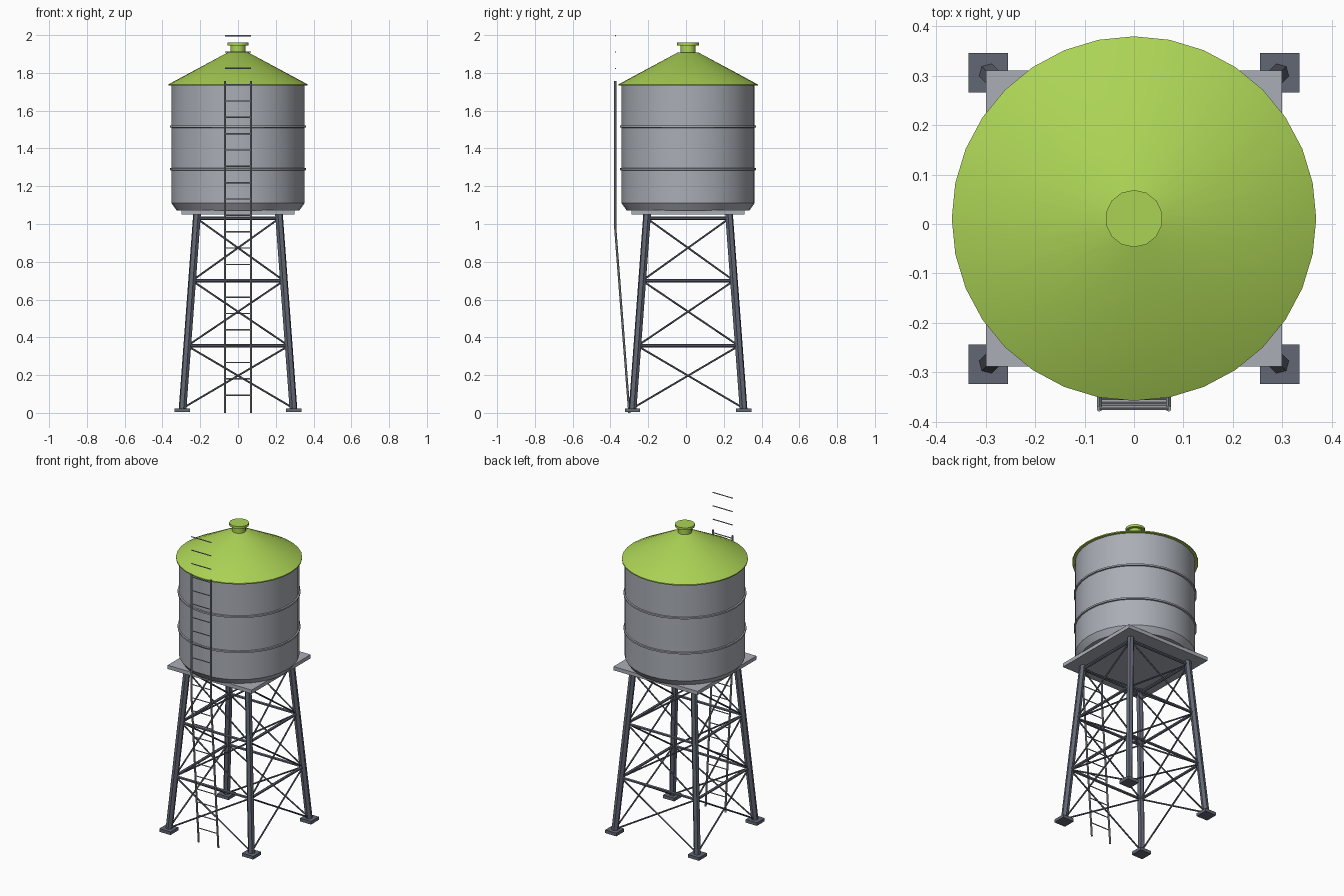
import bpy, bmesh
from math import radians
from mathutils import Vector, Matrix

old = bpy.data.objects.get("Cube")
if old:
    bpy.data.objects.remove(old)

CY = 0.011  # tank axis in y


def material(name, r, g, b):
    m = bpy.data.materials.new(name)
    m.use_nodes = True
    col = [(c / 255) ** 2.2 for c in (r, g, b)] + [1]
    m.diffuse_color = col
    m.node_tree.nodes["Principled BSDF"].inputs["Base Color"].default_value = col
    return m


GREEN = material("lime green roof", 170, 210, 86)
STEEL = material("light steel", 168, 172, 180)
DARK = material("dark steel", 98, 103, 116)
LADDER = material("ladder grey", 150, 153, 160)


def finish(name, bm, mat, smooth=True):
    bmesh.ops.recalc_face_normals(bm, faces=bm.faces)
    me = bpy.data.meshes.new(name)
    bm.to_mesh(me)
    bm.free()
    ob = bpy.data.objects.new(name, me)
    bpy.context.collection.objects.link(ob)
    me.materials.append(mat)
    if smooth:
        bpy.ops.object.select_all(action='DESELECT')
        ob.select_set(True)
        bpy.context.view_layer.objects.active = ob
        bpy.ops.object.shade_smooth_by_angle(angle=radians(30))
    return ob


def lathe(name, profile, sides, mat):
    """Closed solid of revolution from (radius, z) rings."""
    bm = bmesh.new()
    turn = Matrix.Translation((0, CY, 0))
    rings = []
    for r, z in profile:
        ring = bmesh.ops.create_circle(bm, segments=sides, radius=r)["verts"]
        for v in ring:
            v.co = turn @ Vector((v.co.x, v.co.y, z))
        rings.append(ring)
    for a, b in zip(rings, rings[1:]):
        for i in range(sides):
            j = (i + 1) % sides
            bm.faces.new((a[i], a[j], b[j], b[i]))
    bm.faces.new(rings[0])
    bm.faces.new(rings[-1])
    return finish(name, bm, mat)


def rod(bm, a, b, r, sides=6):
    a, b = Vector(a), Vector(b)
    d = b - a
    m = Matrix.Translation((a + b) / 2) @ d.to_track_quat('Z', 'Y').to_matrix().to_4x4()
    bmesh.ops.create_cone(bm, cap_ends=True, segments=sides, radius1=r, radius2=r,
                          depth=d.length, matrix=m)


def box(bm, centre, size):
    bmesh.ops.create_cube(bm, size=1, matrix=Matrix.Translation(centre) @ Matrix.Diagonal((*size, 1)))


# Tank with chamfered foot, and its hoops
lathe("tank", [(0.325, 1.072), (0.352, 1.11), (0.352, 1.738)], 32, STEEL)
for name, z in (("lower_hoop", 1.29), ("upper_hoop", 1.516)):
    lathe(name, [(0.35, z - 0.007), (0.36, z - 0.005), (0.36, z + 0.005), (0.35, z + 0.007)], 32, STEEL)

# Conical roof, vent neck and cap
lathe("roof", [(0.369, 1.732), (0.369, 1.739), (0.055, 1.908)], 32, GREEN)
lathe("vent_neck", [(0.04, 1.9), (0.04, 1.948)], 14, GREEN)
lathe("vent_cap", [(0.058, 1.945), (0.058, 1.96)], 14, GREEN)

# Platform
bm = bmesh.new()
box(bm, (0, CY, 1.062), (0.6, 0.6, 0.024))
finish("platform", bm, STEEL, False)


# Tower
def leg_point(corner, z):
    h = 0.295 - 0.078 * z / 1.05
    return Vector((corner[0] * h, corner[1] * h + CY, z))


CORNERS = [(-1, -1), (1, -1), (1, 1), (-1, 1)]
LEVELS = [0.025, 0.355, 0.7, 1.03]
legs, feet, beams, braces = (bmesh.new() for _ in range(4))
for i, c in enumerate(CORNERS):
    n = CORNERS[(i + 1) % 4]
    rod(legs, leg_point(c, 0.01), leg_point(c, 1.052), 0.021)
    box(feet, leg_point(c, 0) + Vector((0, 0, 0.014)), (0.08, 0.08, 0.02))
    for z in LEVELS[1:]:
        rod(beams, leg_point(c, z), leg_point(n, z), 0.009)
    for lo, hi in zip(LEVELS, LEVELS[1:]):
        rod(braces, leg_point(c, lo), leg_point(n, hi), 0.005)
        rod(braces, leg_point(n, lo), leg_point(c, hi), 0.005)
finish("tower_legs", legs, DARK, False)
finish("foot_plates", feet, DARK, False)
finish("cross_beams", beams, DARK, False)
finish("diagonal_braces", braces, DARK, False)


# Ladder: leaning below the platform, upright beside the tank
def ladder_y(z):
    return -0.374 + max(0, 0.97 - z) * 0.076


rails, rungs = bmesh.new(), bmesh.new()
for x in (-0.07, 0.07):
    for lo, hi in ((0, 0.97), (0.97, 1.756)):
        rod(rails, (x, ladder_y(lo), lo), (x, ladder_y(hi), hi), 0.006)
for k in range(23):
    z = 1.997 - 0.0865 * k
    rod(rungs, (-0.07, ladder_y(z), z), (0.07, ladder_y(z), z), 0.0035)
finish("ladder_rails", rails, LADDER, False)
finish("ladder_rungs", rungs, LADDER, False)
